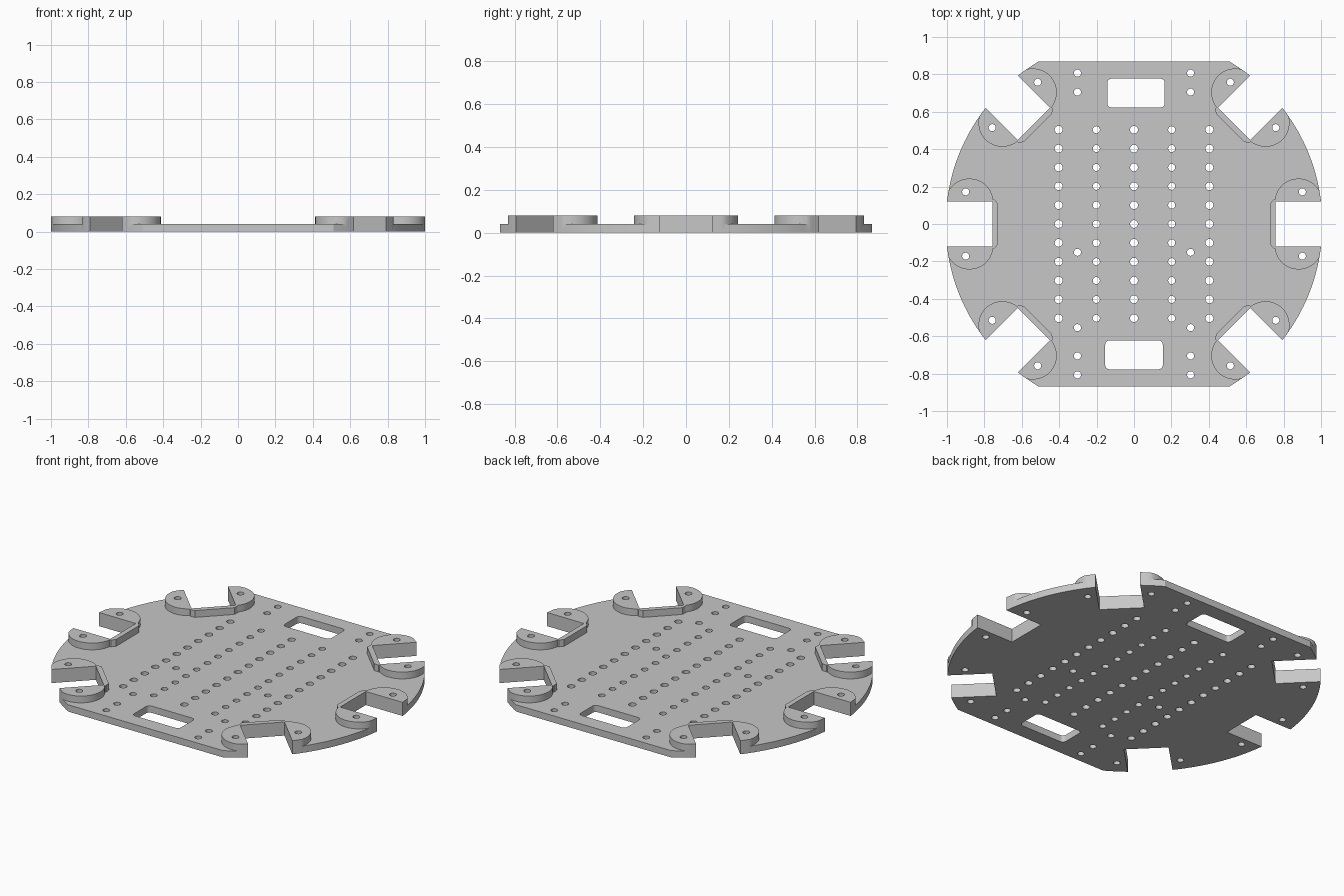
import bpy, bmesh
from math import sin, cos, asin, pi, radians
from mathutils import Vector, Matrix

cube = bpy.data.objects.get("Cube")
if cube:
    bpy.data.objects.remove(cube)

RIM, HALF_DEPTH = 1.0073, 0.868      # rounded outline, cut flat front and back
FLOOR, TOP = 0.0405, 0.081           # plate and raised mount heights
SLOT_X, SLOT_Y = 0.757, 0.121        # wheel slot
BOSS, BOSS_R = (0.88, 0.115), 0.128  # screw boss beside a slot
STATIONS = [0, 45, 135, 180, 225, 315]


def arc(cx, cy, r, start, end, n):
    return [(cx + r * cos(start + (end - start) * i / n),
             cy + r * sin(start + (end - start) * i / n)) for i in range(n + 1)]


def circle(cx, cy, r, n=20):
    return arc(cx, cy, r, 0, 2 * pi, n)[:-1]


def rounded_box(x0, x1, y0, y1, r):
    corners = [(x1 - r, y1 - r), (x0 + r, y1 - r), (x0 + r, y0 + r), (x1 - r, y0 + r)]
    return [p for i, (cx, cy) in enumerate(corners)
            for p in arc(cx, cy, r, i * pi / 2, (i + 1) * pi / 2, 5)]


def turned(points, degrees):
    m = Matrix.Rotation(radians(degrees), 2)
    return [tuple(m @ Vector(p)) for p in points]


def prisms(name, profiles, z0, z1):
    """One mesh object holding an upright prism for each profile."""
    bm = bmesh.new()
    for profile in profiles:
        face = bm.faces.new([bm.verts.new((x, y, z0)) for x, y in profile])
        new = bmesh.ops.extrude_face_region(bm, geom=[face])["geom"]
        bmesh.ops.translate(bm, vec=(0, 0, z1 - z0),
                            verts=[v for v in new if isinstance(v, bmesh.types.BMVert)])
    bmesh.ops.recalc_face_normals(bm, faces=bm.faces)
    mesh = bpy.data.meshes.new(name)
    bm.to_mesh(mesh)
    bm.free()
    obj = bpy.data.objects.new(name, mesh)
    bpy.context.collection.objects.link(obj)
    return obj


def combine(target, tool, operation):
    """Apply a boolean and discard the helper."""
    mod = target.modifiers.new(operation, "BOOLEAN")
    mod.operation, mod.solver, mod.object = operation, "EXACT", tool
    bpy.context.view_layer.objects.active = target
    bpy.ops.object.modifier_apply(modifier=mod.name)
    bpy.data.objects.remove(tool)


# Base sheet, trimmed to the outline further down
plate = prisms("chassis_plate", [[(-2, -2), (2, -2), (2, 2), (-2, 2)]], 0, FLOOR)

# Raised wheel mounts: two round bosses joined by a thin wall behind the slot
half = arc(*BOSS, BOSS_R, 0, pi * 0.96, 24) + [(0.746, 0.13), (0.727, 0.108)]
mount = half + [(x, -y) for x, y in reversed(half)]
mounts = prisms("wheel_mounts", [turned(mount, a) for a in STATIONS], FLOOR / 2, TOP)
combine(plate, mounts, "UNION")

# Outer outline: two side arcs with straight front and back edges
a = asin(HALF_DEPTH / RIM)
outline = arc(0, 0, RIM, -a, a, 64) + arc(0, 0, RIM, pi - a, pi + a, 64)
combine(plate, prisms("outline_trim", [outline], -0.2, 0.3), "INTERSECT")

# Wheel slots and the screw hole in each boss
cuts = []
slot = [(SLOT_X, -SLOT_Y), (1.3, -SLOT_Y), (1.3, SLOT_Y), (SLOT_X, SLOT_Y)]
for angle in STATIONS:
    cuts.append(turned(slot, angle))
    for side in (-1, 1):
        cuts.append(turned(circle(0.9, side * 0.172, 0.019), angle))

# Grid of mounting holes
PITCH = 0.1008
for col in range(-2, 3):
    for row in range(-5, 6):
        cuts.append(circle(col * 2 * PITCH, row * PITCH, 0.021 if col % 2 == 0 else 0.019))

# Extra holes between the columns
for side in (-1, 1):
    for row in (8, 7, -1.5, -5.5, -7, -8):
        cuts.append(circle(side * 3 * PITCH, row * PITCH, 0.019))

# Rounded cable windows at back and front
cuts.append(rounded_box(-0.143, 0.164, 0.623, 0.777, 0.022))
cuts.append(rounded_box(-0.154, 0.154, -0.777, -0.623, 0.022))
combine(plate, prisms("hole_cutter", cuts, -0.2, 0.3), "DIFFERENCE")

# Grey finish and shading
grey = bpy.data.materials.new("plain_grey")
grey.use_nodes = True
color = (0.57, 0.57, 0.57, 1)
grey.diffuse_color = color
bsdf = next(n for n in grey.node_tree.nodes if n.type == "BSDF_PRINCIPLED")
bsdf.inputs["Base Color"].default_value = color
plate.data.materials.clear()
plate.data.materials.append(grey)
for poly in plate.data.polygons:
    poly.material_index = 0

bpy.ops.object.select_all(action="DESELECT")
plate.select_set(True)
bpy.context.view_layer.objects.active = plate
bpy.ops.object.shade_smooth_by_angle(angle=radians(30))
